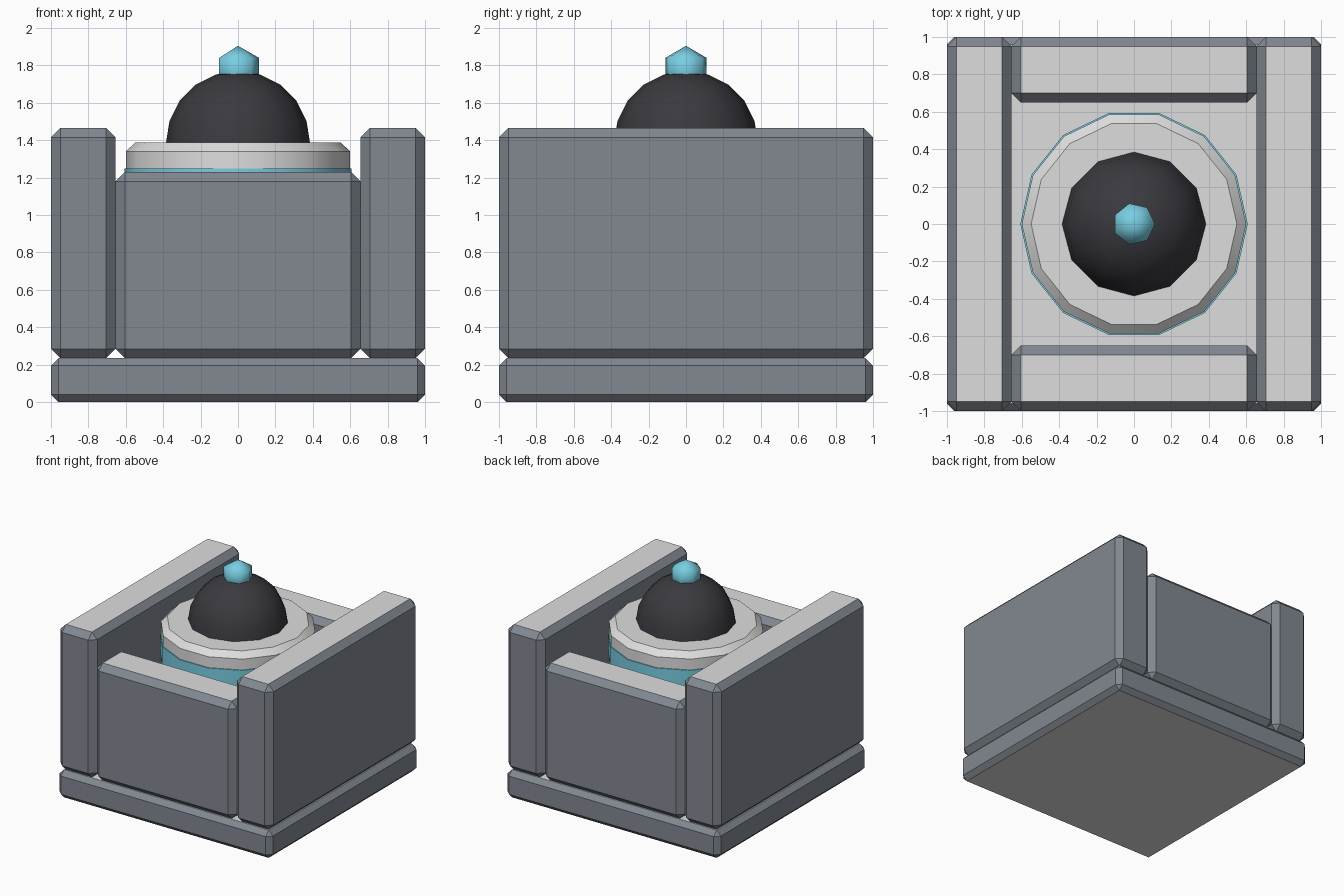
import bpy, bmesh, math
from mathutils import Matrix

if "Cube" in bpy.data.objects:
    bpy.data.objects.remove(bpy.data.objects["Cube"])


def material(name, r, g, b):
    m = bpy.data.materials.new(name)
    lin = [((c / 255 + 0.055) / 1.055) ** 2.4 for c in (r, g, b)]
    m.diffuse_color = (*lin, 1)
    m.use_nodes = True
    m.node_tree.nodes["Principled BSDF"].inputs["Base Color"].default_value = m.diffuse_color
    return m


SLATE = material("slate grey", 130, 136, 145)
LIGHT = material("light grey", 222, 222, 223)
DARK = material("charcoal", 58, 57, 63)
TEAL = material("sky teal", 120, 206, 226)


def finish(name, bm, mats):
    bmesh.ops.recalc_face_normals(bm, faces=bm.faces[:])
    me = bpy.data.meshes.new(name)
    bm.to_mesh(me)
    bm.free()
    for m in mats:
        me.materials.append(m)
    ob = bpy.data.objects.new(name, me)
    bpy.context.collection.objects.link(ob)
    return ob


def smooth(ob, degrees):
    bpy.ops.object.select_all(action='DESELECT')
    ob.select_set(True)
    bpy.context.view_layer.objects.active = ob
    bpy.ops.object.shade_smooth_by_angle(angle=math.radians(degrees))


def slab(name, lo, hi, bevel):
    """Chamfered box with light top and bottom faces."""
    bm = bmesh.new()
    bmesh.ops.create_cube(bm, size=1)
    for v in bm.verts:
        v.co = [(a + b) / 2 + c * (b - a) for a, b, c in zip(lo, hi, v.co)]
    bmesh.ops.bevel(bm, geom=bm.edges[:], offset=bevel, segments=1,
                    profile=0.5, affect='EDGES')
    bm.normal_update()
    for f in bm.faces:
        f.material_index = 1 if abs(f.normal.z) > 0.9 else 0
    return finish(name, bm, [SLATE, LIGHT])


def turned(name, profile, sides, mat, angle):
    """Closed solid turned around z from (radius, z) points."""
    bm = bmesh.new()
    rings = []
    for r, z in profile:
        if r < 1e-4:
            rings.append([bm.verts.new((0, 0, z))])
        else:
            rings.append([bm.verts.new((r * math.cos(2 * math.pi * i / sides),
                                        r * math.sin(2 * math.pi * i / sides), z))
                          for i in range(sides)])
    for a, b in zip(rings, rings[1:]):
        for i in range(sides):
            j = (i + 1) % sides
            quad = [a[i % len(a)], a[j % len(a)], b[j % len(b)], b[i % len(b)]]
            bm.faces.new(list(dict.fromkeys(quad)))
    for ring in (rings[0], rings[-1]):
        if len(ring) > 1:
            bm.faces.new(ring)
    smooth(finish(name, bm, [mat]), angle)


# Base plate and the four surrounding walls
slab("base_plate", (-1, -1, 0), (1, 1, 0.235), 0.04)
for side, s in (("left", -1), ("right", 1)):
    xs = sorted((s * 0.655, s))
    slab(side + "_wall", (xs[0], -1, 0.235), (xs[1], 1, 1.465), 0.05)
for side, s in (("front", -1), ("back", 1)):
    ys = sorted((s * 0.65, s))
    slab(side + "_wall", (-0.655, ys[0], 0.235), (0.655, ys[1], 1.23), 0.05)

# Central drum with chamfered top, and its coloured band
turned("drum", [(0.6, 0.2), (0.6, 1.34), (0.55, 1.387)], 14, LIGHT, 30)
turned("drum_band", [(0.608, 1.1), (0.608, 1.248)], 14, TEAL, 30)

# Dome
R = 0.385
turned("dome", [(R * math.cos(math.radians(a)), 1.385 + R * math.sin(math.radians(a)))
                for a in range(0, 91, 18)], 12, DARK, 40)

# Small faceted knob on top
turned("knob", [(0, 1.645), (0.1126, 1.71), (0.1126, 1.84), (0, 1.905)], 7, TEAL, 70)
